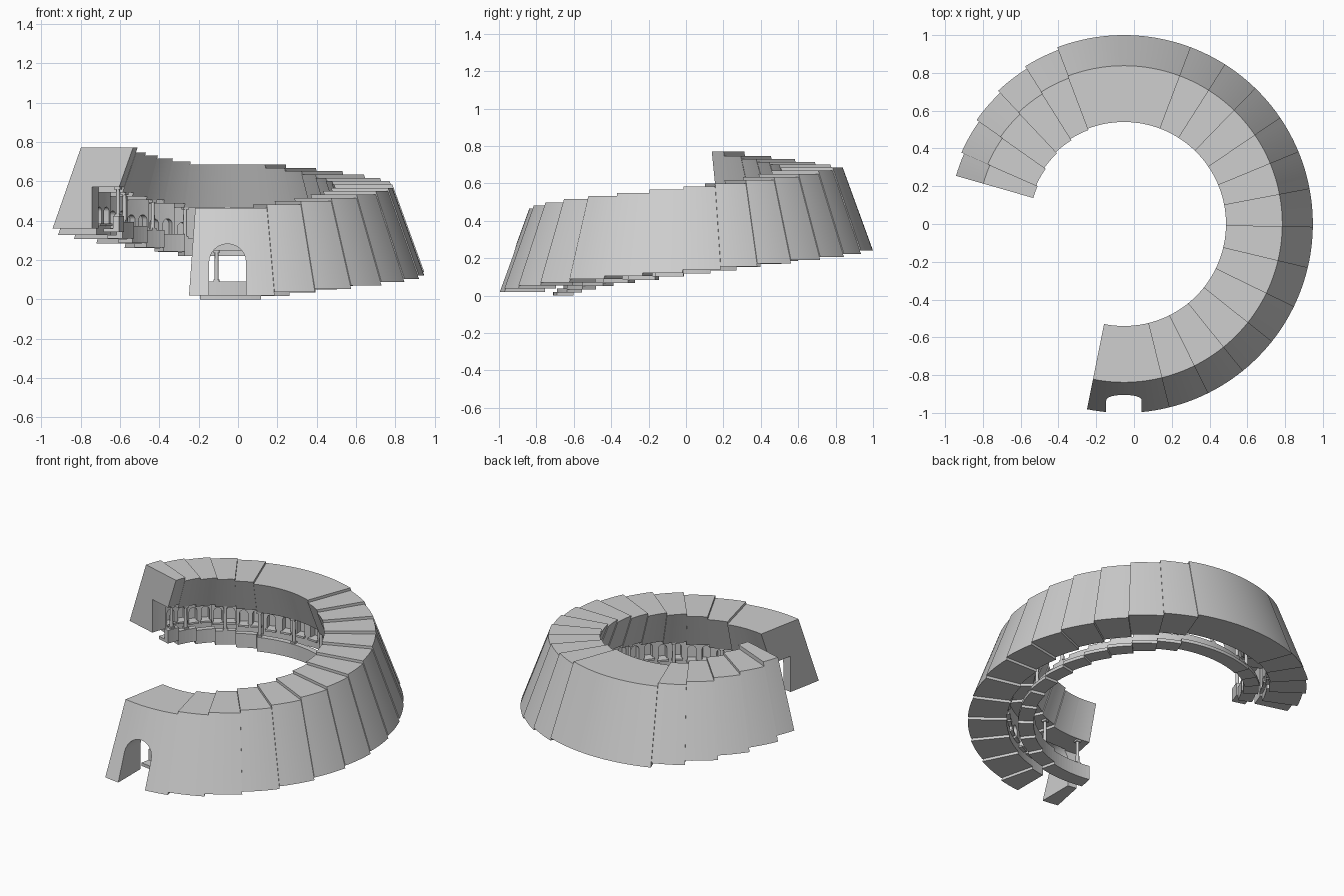
import bpy, bmesh, math

if "Cube" in bpy.data.objects:
    bpy.data.objects.remove(bpy.data.objects["Cube"])

CX = -0.053                      # axis of the ring
WALL = [(1.0, 0), (0.838, 0.445), (0.54, 0.445), (0.62, 0.228), (0.775, 0.228), (0.775, 0)]
FLOOR = [(0.71, -0.02), (0.71, 0.0), (0.655, 0.0), (0.655, 0.07), (0.62, 0.07), (0.62, -0.02)]

stone = bpy.data.materials.new("light_stone")
stone.diffuse_color = (0.62, 0.62, 0.62, 1)
stone.use_nodes = True
stone.node_tree.nodes["Principled BSDF"].inputs["Base Color"].default_value = stone.diffuse_color


def finish(bm, name, smooth=True):
    bmesh.ops.recalc_face_normals(bm, faces=bm.faces)
    me = bpy.data.meshes.new(name)
    bm.to_mesh(me)
    bm.free()
    me.materials.append(stone)
    ob = bpy.data.objects.new(name, me)
    bpy.context.collection.objects.link(ob)
    return ob


def select(ob):
    bpy.ops.object.select_all(action='DESELECT')
    ob.select_set(True)
    bpy.context.view_layer.objects.active = ob


def polar(r, z, deg):
    a = math.radians(deg)
    return (CX + r * math.cos(a), r * math.sin(a), z)


def sweep(name, profile, a0, a1, z, s):
    """Closed cross-section swept round the axis, with end caps."""
    bm = bmesh.new()
    n = max(3, round((a1 - a0) / 2.1))
    rings = [[bm.verts.new(polar(r * s, z + h * s, a0 + (a1 - a0) * i / n)) for r, h in profile]
             for i in range(n + 1)]
    m = len(profile)
    for p, q in zip(rings, rings[1:]):
        for j in range(m):
            bm.faces.new((p[j], p[(j + 1) % m], q[(j + 1) % m], q[j]))
    bm.faces.new(rings[0])
    bm.faces.new(rings[-1])
    return finish(bm, name)


def arch_prism(bm, deg, r0, r1, z0, half, spring):
    """Round-headed opening shape running radially from r0 to r1."""
    pts = [(-half, z0), (half, z0)]
    pts += [(half * math.cos(math.pi * i / 12), spring + half * math.sin(math.pi * i / 12)) for i in range(13)]
    a = math.radians(deg)
    ca, sa = math.cos(a), math.sin(a)
    loops = [[bm.verts.new((CX + r * ca - t * sa, r * sa + t * ca, z)) for t, z in pts] for r in (r0, r1)]
    n = len(pts)
    for j in range(n):
        bm.faces.new((loops[0][j], loops[0][(j + 1) % n], loops[1][(j + 1) % n], loops[1][j]))
    bm.faces.new(loops[0])
    bm.faces.new(loops[1])


def block(name, deg, r0, r1, half, z0, z1):
    """Small box set square to the radius."""
    bm = bmesh.new()
    bmesh.ops.create_cube(bm, size=1)
    a = math.radians(deg)
    for v in bm.verts:
        r = (r0 + r1) / 2 + v.co.x * (r1 - r0)
        t = v.co.y * 2 * half
        z = (z0 + z1) / 2 + v.co.z * (z1 - z0)
        v.co = (CX + r * math.cos(a) - t * math.sin(a), r * math.sin(a) + t * math.cos(a), z)
    return finish(bm, name)


def cut(ob, bm):
    cutter = finish(bm, "cutter")
    cutter.hide_render = True
    select(ob)
    mod = ob.modifiers.new("cut", 'BOOLEAN')
    mod.operation = 'DIFFERENCE'
    mod.solver = 'EXACT'
    mod.object = cutter
    bpy.ops.object.modifier_apply(modifier="cut")
    bpy.data.objects.remove(cutter)


def column(deg, r, z0, z1):
    bm = bmesh.new()
    bmesh.ops.create_cone(bm, cap_ends=True, segments=12, radius1=0.011, radius2=0.009, depth=z1 - z0)
    x, y, z = polar(r, (z0 + z1) / 2, deg)
    bmesh.ops.translate(bm, verts=bm.verts, vec=(x, y, z))
    ob = finish(bm, "column")
    select(ob)
    bpy.ops.object.shade_smooth_by_angle(angle=math.radians(35))
    block("column_capital", deg, r - 0.015, r + 0.015, 0.015, z1 - 0.014, z1)
    block("column_base", deg, r - 0.014, r + 0.014, 0.014, z0, z0 + 0.012)


# rising segments: start angle, end angle, base height, scale
first = [-101.3 + 12.55 * i for i in range(8)]
second = [-1.0 + 11.72 * i for i in range(7)]
edges = first + second + [110.7, 122.1, 133.4, 144.8, 156.3, 164.0]
segments = []
for i, (a0, a1) in enumerate(zip(edges, edges[1:])):
    k = max(0, i - 14)
    z = 0.02 + 0.22 * min(max(0, i - 1), 13) / 13 + 0.022 * k + (0.01 if i == 19 else 0)
    segments.append((a0, a1, z, 1 - 0.015 * k))

for i, (a0, a1, z, s) in enumerate(segments):
    wall = sweep("wall_segment", WALL, a0, a1, z, s)
    sweep("gallery_parapet", FLOOR, a0, a1, z, s)
    if i < 2:
        # entrance arch through the outer wall
        bm = bmesh.new()
        arch_prism(bm, -90, 0.76, 1.1, -0.1, 0.094, 0.188)
        cut(wall, bm)
    elif i < 19:
        # arched niches with sills on the corridor wall
        count = 6 if a1 - a0 > 20 else 2
        step = (a1 - a0) / count
        bm = bmesh.new()
        for j in range(count):
            d = a0 + step * (j + 0.5)
            arch_prism(bm, d, 0.735 * s, 0.815 * s, z + 0.06 * s, 0.025 * s, z + 0.125 * s)
            block("niche_sill", d, 0.755 * s, 0.785 * s, 0.032 * s, z + 0.048 * s, z + 0.06 * s)
        cut(wall, bm)
    select(wall)
    bpy.ops.object.shade_smooth_by_angle(angle=math.radians(25))
    # columns between parapet and ceiling
    if i % 2 == 0 or i == 19:
        for d in ([a0 + 1, (a0 + a1) / 2, a1 - 1] if a1 - a0 > 20 else [(a0 + a1) / 2]):
            column(d, 0.64 * s, z + 0.068 * s, z + 0.23 * s)
